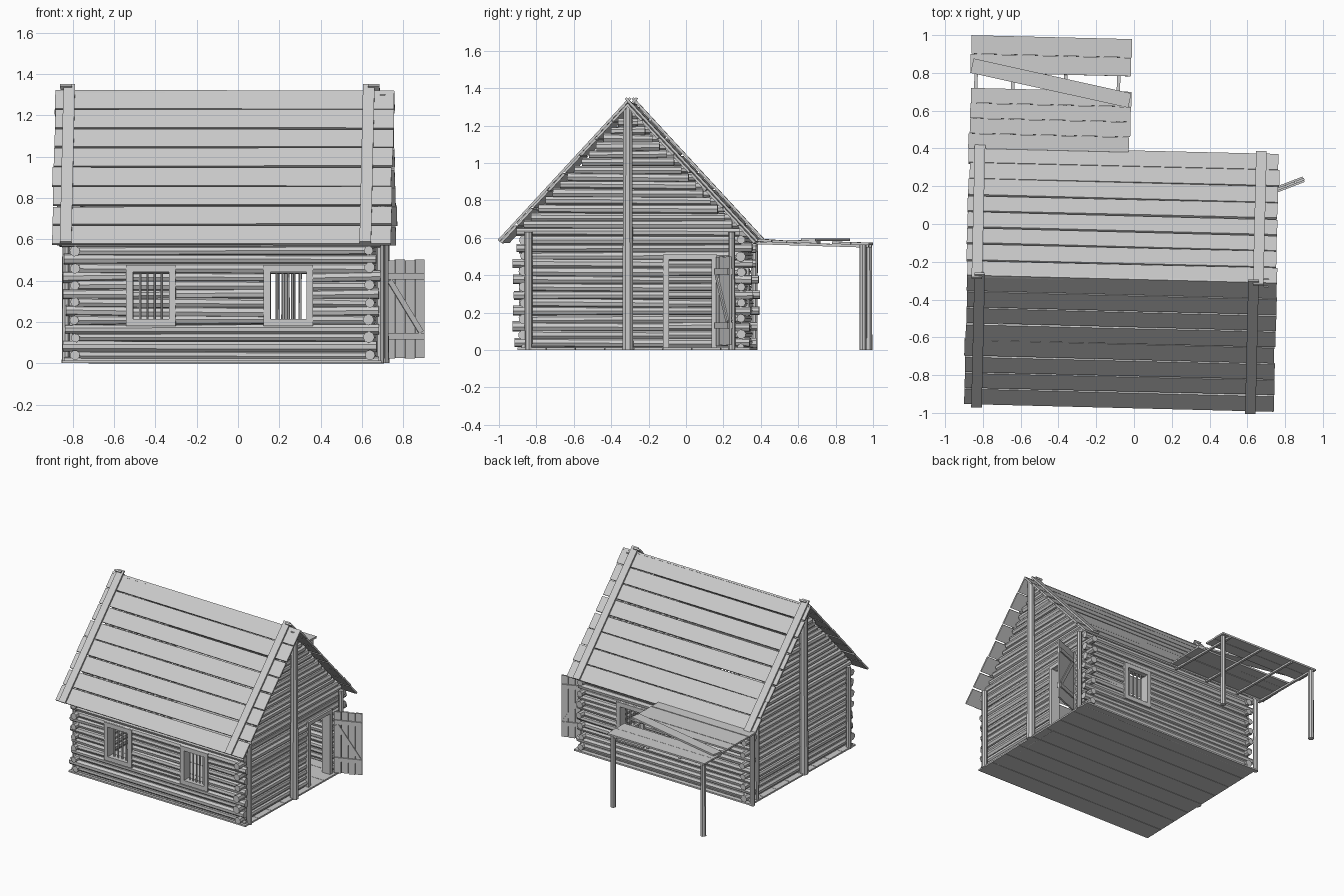
import bpy, bmesh, random
from math import atan2, cos, sin, pi, radians, hypot
from mathutils import Matrix, Vector

if "Cube" in bpy.data.objects:
    bpy.data.objects.remove(bpy.data.objects["Cube"])

random.seed(4)
R = random.uniform
parts = {}                      # part name -> bmesh
TURN = Matrix.Rotation(radians(-1.4), 4, 'Z')   # whole hut sits slightly turned


def part(name):
    return parts.setdefault(name, bmesh.new())


def box(name, c, size, rot=Matrix()):
    m = Matrix.Translation(c) @ rot @ Matrix.Diagonal((*size, 1))
    bmesh.ops.create_cube(part(name), size=1, matrix=m)


def log(name, a, b, r, sides=8):
    a, b = Vector(a), Vector(b)
    d = b - a
    q = d.to_track_quat('Z', 'Y').to_matrix().to_4x4() @ Matrix.Rotation(R(0, 1), 4, 'Z')
    bmesh.ops.create_cone(part(name), cap_ends=True, segments=sides,
                          radius1=r * R(.88, 1.15), radius2=r * R(.88, 1.15),
                          depth=d.length, matrix=Matrix.Translation((a + b) / 2) @ q)


def course(name, axis, pos, z, lo, hi, gaps, r=.0245):
    """One row of a log wall, broken at openings (lo, hi, z0, z1)."""
    cuts = sorted(g for g in gaps if g[2] < z < g[3])
    ends = [lo] + [v for g in cuts for v in g[:2]] + [hi]
    for s, e in zip(ends[::2], ends[1::2]):
        za, zb, p = z + R(-.004, .004), z + R(-.004, .004), pos + R(-.004, .004)
        if axis == 'x':
            log(name, (s, p, za), (e, p, zb), r)
        else:
            log(name, (p, s, za), (p, e, zb), r)


# Main dimensions
XL, XR, YF, YB = -.768, .657, -.85, .31
RY, RZ, EZ, HALF = -.294, 1.325, .58, .688
STEP = .084
WINS = [(-.40, YF, 4), (.265, YF, 5), (.238, YB, 4)]
DOOR = (-.09, .167, -1, .49)


def hole(cx):
    return (cx - .10, cx + .10, .195, .46)


# Log walls: long crossing logs alternate with short filler logs
for i in range(7):
    zs, zf = .04 + STEP * i, .082 + STEP * i
    for name, y, gaps in (("front_wall", YF, [hole(-.40), hole(.265)]),
                          ("back_wall", YB, [hole(.238)])):
        course(name, 'x', y, zf, -.82 + R(-.012, .01), .70 + R(-.01, .012), gaps)
        course(name, 'x', y, zs, XL, XR, gaps)
    for name, x, gaps in (("right_wall", XR, [DOOR]), ("left_wall", XL, [])):
        course(name, 'y', x, zs, -.90 + R(-.012, .012), .365 + R(-.012, .012), gaps)
        course(name, 'y', x, zf, YF, YB, gaps)
for y, name in ((YF, "front_wall"), (YB, "back_wall")):
    log(name, (-.82, y, .017), (.70, y, .017), .016)
for x, name, gaps in ((XR, "right_wall", [DOOR]), (XL, "left_wall", [])):
    course(name, 'y', x, .015, YF, YB, gaps, .014)

# Gable logs
for x, name in ((XR, "right_gable"), (XL, "left_gable")):
    z = .628
    while z < 1.28:
        h = (RZ - z - .03) * HALF / (RZ - EZ) - .02
        if h > .01:
            course(name, 'y', x, z, RY - h, RY + h, [], .0235)
        z += .042

# Floor planks
for i in range(8):
    box("floor", (-.057, -.885 + 1.245 * (i + .5) / 8, .006), (1.545, 1.245 / 8 - .003, .012))

# Posts outside both gable walls
for x in (.708, -.813):
    log("gable_post", (x, RY, 0), (x, RY, 1.30), .028)
    for y in (-.825, .262):
        log("corner_post", (x, y, 0), (x, y, .63), .018)

# Roof planks and battens, both slopes
slope = hypot(HALF, RZ - EZ)
ang = atan2(RZ - EZ, HALF)
N = 8
for side, name in ((-1, "front_roof"), (1, "back_roof")):
    rot = Matrix.Rotation(-side * ang, 4, 'X')
    out = Vector((0, side * sin(ang), cos(ang)))
    down = Vector((0, side * cos(ang), -sin(ang)))
    top = Vector((-.059, RY, RZ))
    for i in range(N):
        w = slope / N
        c = top + down * w * (i + .5) - out * R(.007, .012)
        c.x += R(-.006, .006)
        spin = Matrix.Rotation(R(-.003, .003), 4, 'Z')
        box(name, c, (1.64, w - R(.003, .014), .013), rot @ spin)
    for x in ((-.81, .64) if side < 0 else (-.825, .665)):
        c = Vector((x, RY, RZ)) + down * (slope / 2 - .012) + out * .006
        box(name + "_battens", c, (.056, slope + .024, .013), rot)


# Barred windows
def window(cx, y, bars):
    w, z0, z1, t, d = .24, .18, .475, .033, .066
    zc = (z0 + z1) / 2
    for s in (-1, 1):
        box("window_frame", (cx + s * (w - t) / 2, y, zc), (t, d, z1 - z0))
        box("window_frame", (cx, y, zc + s * (z1 - z0 - t) / 2), (w - 2 * t, d, t))
    for i in range(bars):
        x = cx - w / 2 + t + (w - 2 * t) * (i + 1) / (bars + 1)
        log("window_bars", (x, y, z0 + t / 2), (x, y, z1 - t / 2), .006, 6)


for wdw in WINS:
    window(*wdw)

# Door frame
for y in (-.09, .167):
    box("door_frame", (XR, y, .25), (.07, .03, .50))
box("door_frame", (XR, .0385, .497), (.072, .287, .028))

# Open door leaf: planks with cross bars and diagonal brace
hinge = Matrix.Translation((.706, .182, 0)) @ Matrix.Rotation(radians(22.4), 4, 'Z')


def leaf(c, size, tilt=0):
    box("door", hinge @ Vector(c), size,
        Matrix.Rotation(radians(22.4), 4, 'Z') @ Matrix.Rotation(tilt, 4, 'Y'))


for i in range(4):
    leaf((.026 + i * .0515, 0, .26 + R(-.005, .005)), (.048, .013, .475))
for y in (-.011, .011):
    for z in (.13, .42):
        leaf((.103, y, z), (.195, .009, .032))
    leaf((.103, y, .275), (.30, .008, .026), atan2(.26, .17))

# Lean-to roof behind: posts, rails, planks and a loose plank
for x, y in ((-.855, .955), (-.06, .945)):
    log("porch_post", (x, y, 0), (x, y, .57), .021)
log("porch_post", (-.835, .345, 0), (-.835, .345, .58), .018)
pitch = atan2(-.018, .6)
tilt = Matrix.Rotation(pitch, 4, 'X')


def pz(y):
    return .585 - .03 * (y - .38)


for x in (-.855, -.66, -.38, -.10):
    box("porch_rail", (x, .665, pz(.665) - .013), (.018, .62, .014), tilt)
for y0, y1, n in ((.378, .70, 4), (.78, .979, 2)):
    for i in range(n):
        y = y0 + (y1 - y0) * (i + .5) / n
        box("porch_roof", (-.46 + R(-.006, .006), y, pz(y) + R(-.002, .002)),
            (.85, (y1 - y0) / n - .002, .013), tilt)
box("porch_loose_plank", (-.458, .735, pz(.735) + .014), (.855, .078, .013),
    Matrix.Rotation(atan2(-.165, .844), 4, 'Z'))

# Turn parts into objects
for name, bm in parts.items():
    bm.transform(TURN)
    mesh = bpy.data.meshes.new(name)
    bm.to_mesh(mesh)
    bm.free()
    bpy.context.collection.objects.link(bpy.data.objects.new(name, mesh))
